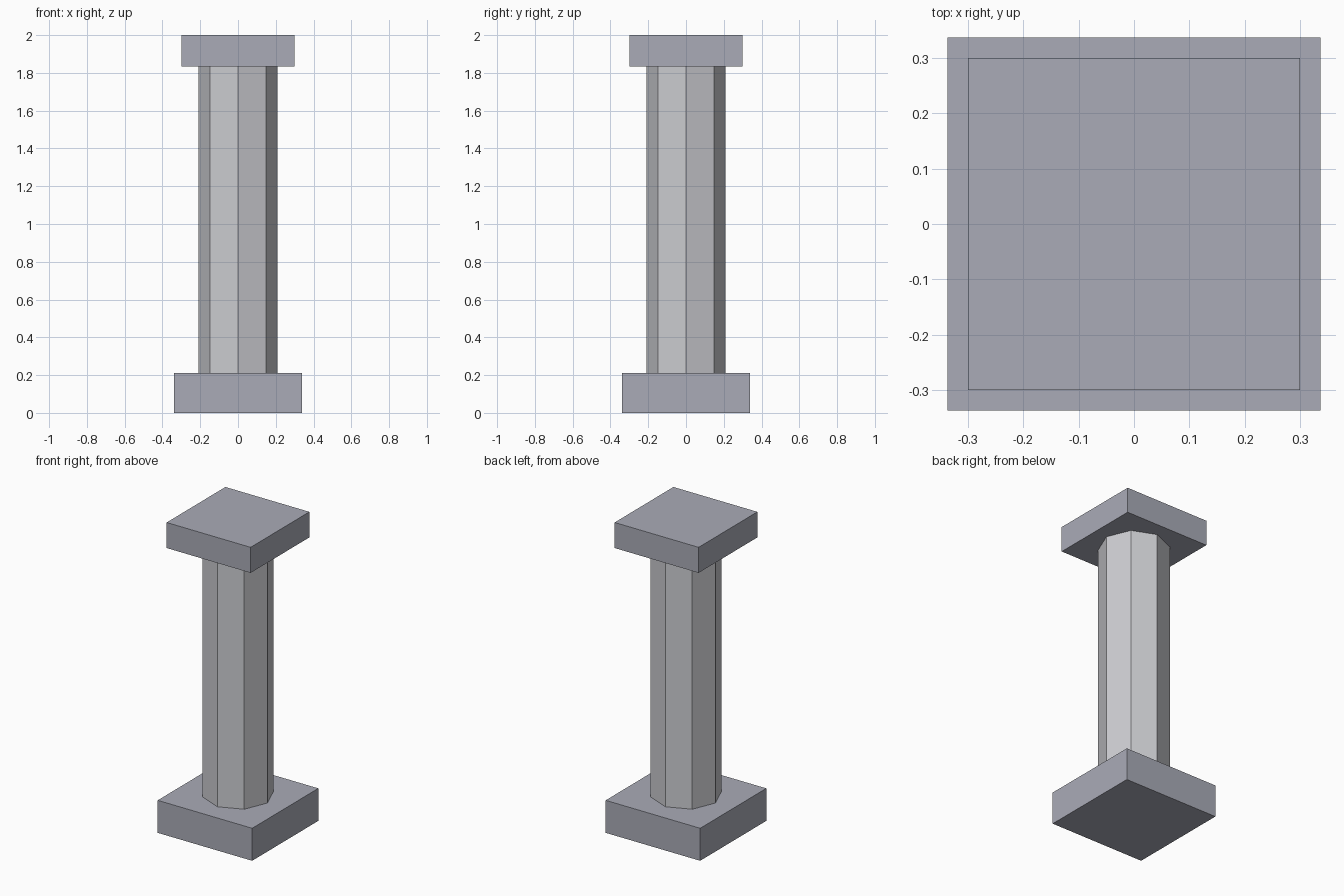
import bpy

if "Cube" in bpy.data.objects:
    bpy.data.objects.remove(bpy.data.objects["Cube"])


def paint(ob, name, color):
    """Give an object a plain viewport colour."""
    mat = bpy.data.materials.get(name) or bpy.data.materials.new(name)
    mat.diffuse_color = color
    mat.use_nodes = True
    mat.node_tree.nodes["Principled BSDF"].inputs["Base Color"].default_value = mat.diffuse_color
    ob.data.materials.append(mat)


def slab(name, width, z0, z1):
    """Square block spanning z0 to z1."""
    bpy.ops.mesh.primitive_cube_add(size=1, location=(0, 0, (z0 + z1) / 2))
    ob = bpy.context.object
    ob.name = name
    ob.scale = (width, width, z1 - z0)
    bpy.ops.object.transform_apply(location=False, rotation=False, scale=True)
    paint(ob, "dark_stone", (0.40, 0.41, 0.475, 1))
    return ob


BASE_TOP, CAP_BOTTOM, HEIGHT = 0.21, 1.835, 2.0

# Square plinth and capital
slab("base", 0.675, 0, BASE_TOP)
slab("capital", 0.60, CAP_BOTTOM, HEIGHT)

# Octagonal shaft with corners on the x and y axes
bpy.ops.mesh.primitive_cylinder_add(
    vertices=8, radius=0.21, depth=CAP_BOTTOM - BASE_TOP,
    location=(0, 0, (BASE_TOP + CAP_BOTTOM) / 2))
shaft = bpy.context.object
shaft.name = "shaft"
paint(shaft, "light_stone", (0.60, 0.605, 0.635, 1))
